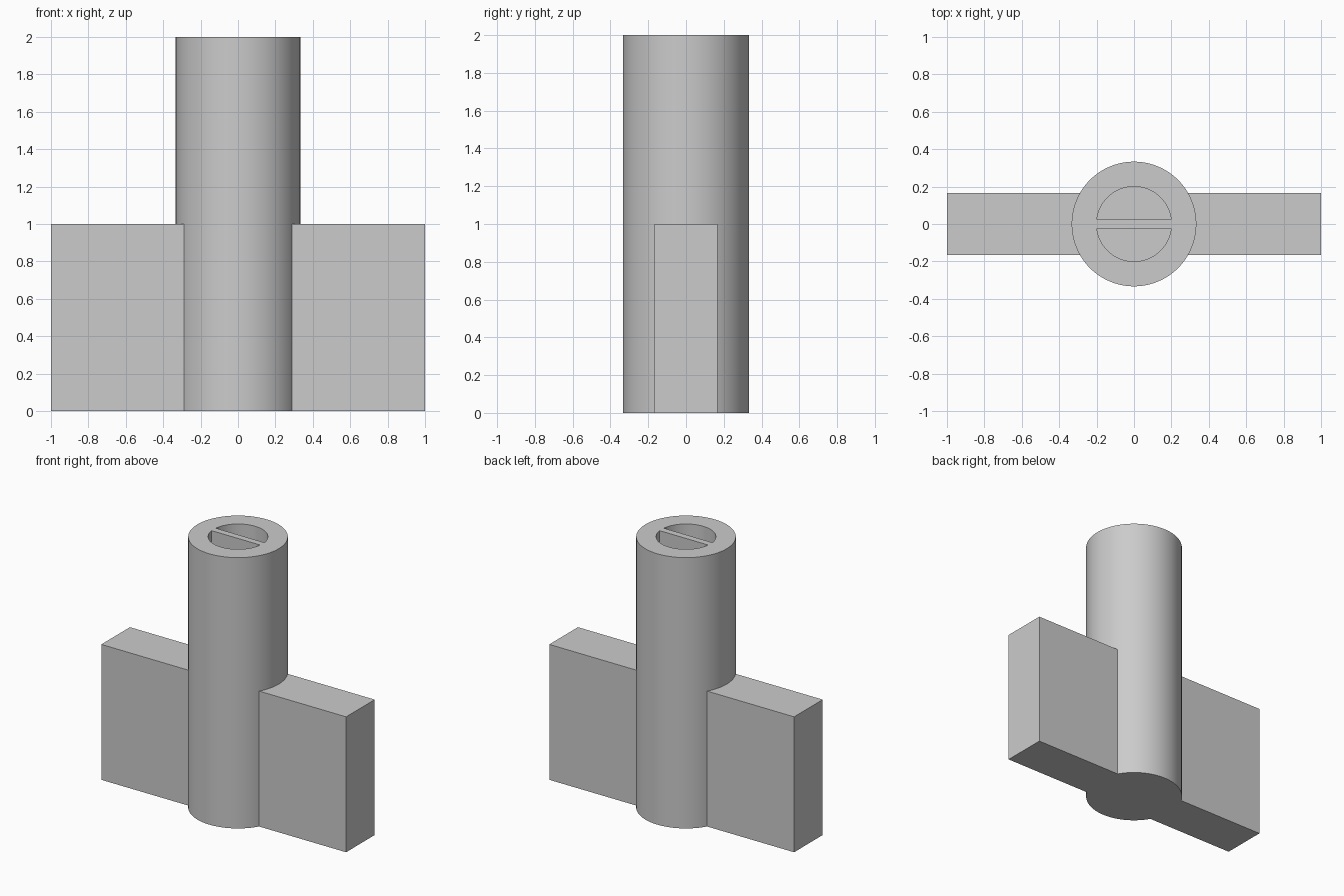
import bpy, bmesh, math

if "Cube" in bpy.data.objects:
    bpy.data.objects.remove(bpy.data.objects["Cube"], do_unlink=True)

R, BORE, WEB, DEPTH = 1 / 3, 0.2, 0.048, 1.0

grey = bpy.data.materials.new("plain grey")
grey.use_nodes = True
colour = (0.6, 0.6, 0.6, 1)
grey.diffuse_color = colour
grey.node_tree.nodes["Principled BSDF"].inputs["Base Color"].default_value = colour


def prism(name, outline, z0, z1):
    """Extrude a flat outline from z0 up to z1."""
    bm = bmesh.new()
    face = bm.faces.new([bm.verts.new((x, y, z0)) for x, y in outline])
    top = bmesh.ops.extrude_face_region(bm, geom=[face])["geom"]
    bmesh.ops.translate(bm, vec=(0, 0, z1 - z0),
                        verts=[v for v in top if isinstance(v, bmesh.types.BMVert)])
    bmesh.ops.recalc_face_normals(bm, faces=bm.faces)
    mesh = bpy.data.meshes.new(name)
    bm.to_mesh(mesh)
    bm.free()
    mesh.materials.append(grey)
    obj = bpy.data.objects.new(name, mesh)
    bpy.context.collection.objects.link(obj)
    return obj


def arc(r, start, end, n):
    return [(r * math.cos(start + (end - start) * i / n),
             r * math.sin(start + (end - start) * i / n)) for i in range(n + 1)]


def boolean(obj, other, operation):
    mod = obj.modifiers.new(other.name, "BOOLEAN")
    mod.operation, mod.object, mod.solver = operation, other, "EXACT"
    bpy.context.view_layer.objects.active = obj
    bpy.ops.object.modifier_apply(modifier=mod.name)
    bpy.data.objects.remove(other, do_unlink=True)


# Round post
post = prism("post", arc(R, 0, math.tau, 96)[:-1], 0, 2)

# Two half-round pockets, leaving a thin web flush with the rim
a = math.asin(WEB / 2 / BORE)
for side, turn in (("back", 0), ("front", math.pi)):
    cutter = prism(side + "_pocket_cutter",
                   arc(BORE, turn + a, turn + math.pi - a, 48), 2 - DEPTH, 2.1)
    cutter.hide_render = True
    boolean(post, cutter, "DIFFERENCE")

# Side wings, each curved on the inner end to meet the post
b = math.asin(0.5)
inner = arc(R, -b, b, 16)
for side, s in (("left", 1), ("right", -1)):
    outline = [(s * x, y) for x, y in inner + [(1, R / 2), (1, -R / 2)]]
    prism(side + "_wing", outline, 0, 1)

# Smooth round walls, crisp edges
bpy.ops.object.select_all(action="DESELECT")
post.select_set(True)
bpy.context.view_layer.objects.active = post
bpy.ops.object.shade_smooth_by_angle(angle=math.radians(30))
